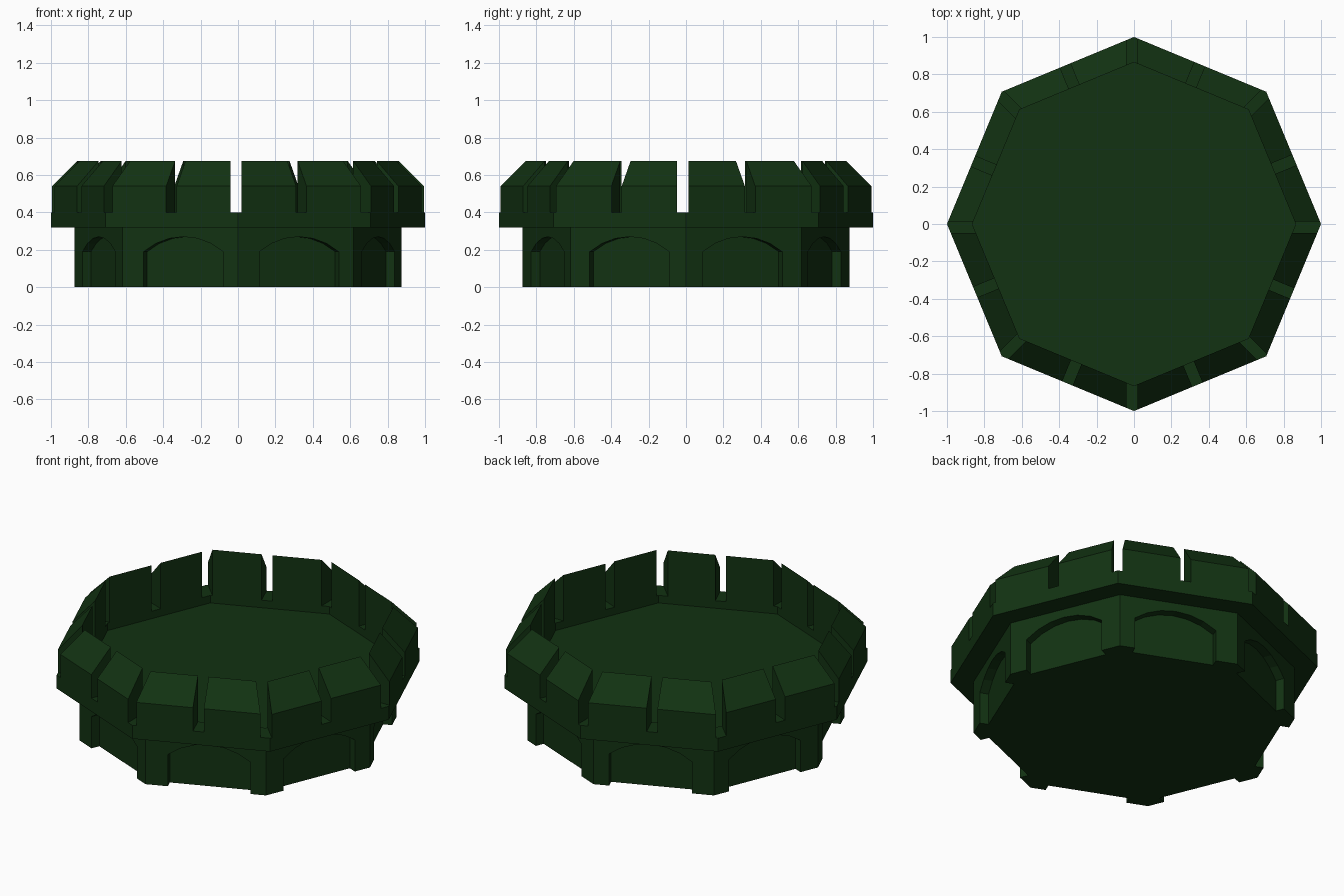
import bpy
import bmesh
from math import pi, cos, sin, sqrt, asin
from mathutils import Matrix, Vector

cube = bpy.data.objects.get("Cube")
if cube:
    bpy.data.objects.remove(cube, do_unlink=True)

SIDES = 8
COLOR = (0.006, 0.032, 0.006, 1.0)

green = bpy.data.materials.new("dark green")
green.use_nodes = True
green.diffuse_color = COLOR
bsdf = green.node_tree.nodes["Principled BSDF"]
bsdf.inputs["Base Color"].default_value = COLOR
bsdf.inputs["Roughness"].default_value = 0.8


def make_object(name, bm):
    bmesh.ops.recalc_face_normals(bm, faces=bm.faces)
    mesh = bpy.data.meshes.new(name)
    bm.to_mesh(mesh)
    bm.free()
    mesh.materials.append(green)
    obj = bpy.data.objects.new(name, mesh)
    bpy.context.collection.objects.link(obj)
    return obj


def octagon_solid(name, profile):
    """Stack octagonal rings from (radius, height) pairs and cap both ends."""
    bm = bmesh.new()
    rings = []
    for r, z in profile:
        rings.append([bm.verts.new((r * cos(2 * pi * i / SIDES), r * sin(2 * pi * i / SIDES), z))
                      for i in range(SIDES)])
    for low, high in zip(rings, rings[1:]):
        for i in range(SIDES):
            j = (i + 1) % SIDES
            bm.faces.new((low[i], low[j], high[j], high[i]))
    bm.faces.new(rings[0])
    bm.faces.new(rings[-1])
    return make_object(name, bm)


def cut(target, cutter):
    """Subtract the cutter from the target, then discard it."""
    cutter.hide_render = True
    mod = target.modifiers.new("cut", "BOOLEAN")
    mod.operation = "DIFFERENCE"
    mod.solver = "EXACT"
    mod.object = cutter
    bpy.context.view_layer.objects.active = target
    bpy.ops.object.modifier_apply(modifier=mod.name)
    bpy.data.objects.remove(cutter, do_unlink=True)


def bar_cutter(angle):
    """Long bar that opens two opposite gaps in the parapet."""
    bm = bmesh.new()
    bmesh.ops.create_cube(bm, size=1)
    bmesh.ops.scale(bm, verts=bm.verts, vec=(3, 0.06, 0.6))
    bmesh.ops.transform(bm, verts=bm.verts,
                        matrix=Matrix.Translation((-0.01, -0.017, 0.7)) @ Matrix.Rotation(angle, 4, "Z"))
    return make_object("gap_cutter", bm)


def arch_cutter(angle):
    """Block with a shallow arched top that recesses one side of the base."""
    half, spring, rise, steps = 0.23, 0.19, 0.08, 6
    radius = (half ** 2 + rise ** 2) / (2 * rise)
    sweep = asin(half / radius)
    outline = [(-half, -0.1)]
    for k in range(steps + 1):
        a = sweep * (2 * k / steps - 1)
        outline.append((radius * sin(a), spring + rise - radius + radius * cos(a)))
    outline.append((half, -0.1))
    apothem = 0.875 * cos(pi / SIDES)
    bm = bmesh.new()
    face = bm.faces.new([bm.verts.new((apothem - 0.05, y, z)) for y, z in outline])
    extruded = bmesh.ops.extrude_face_region(bm, geom=[face])["geom"]
    bmesh.ops.translate(bm, vec=(0.3, 0, 0),
                        verts=[v for v in extruded if isinstance(v, bmesh.types.BMVert)])
    # Slide sideways along the wall so every recess keeps the same depth
    along = Vector((-sin(angle), cos(angle), 0))
    shift = along * along.dot(Vector((0.02, 0, 0)))
    bmesh.ops.transform(bm, verts=bm.verts,
                        matrix=Matrix.Translation(shift) @ Matrix.Rotation(angle, 4, "Z"))
    return make_object("arch_cutter", bm)


# Lower wall with one arched recess per side
base = octagon_solid("base_wall", [(0.875, 0), (0.875, 0.32)])
for i in range(SIDES):
    cut(base, arch_cutter((i + 0.5) * 2 * pi / SIDES))

# Overhanging platform, sunken floor and sloped battlements
parapet = octagon_solid("parapet", [(1, 0.32), (1, 0.4), (1, 0.54), (0.865, 0.675), (0.865, 0.355)])
for i in range(SIDES):
    cut(parapet, bar_cutter(i * pi / SIDES))
